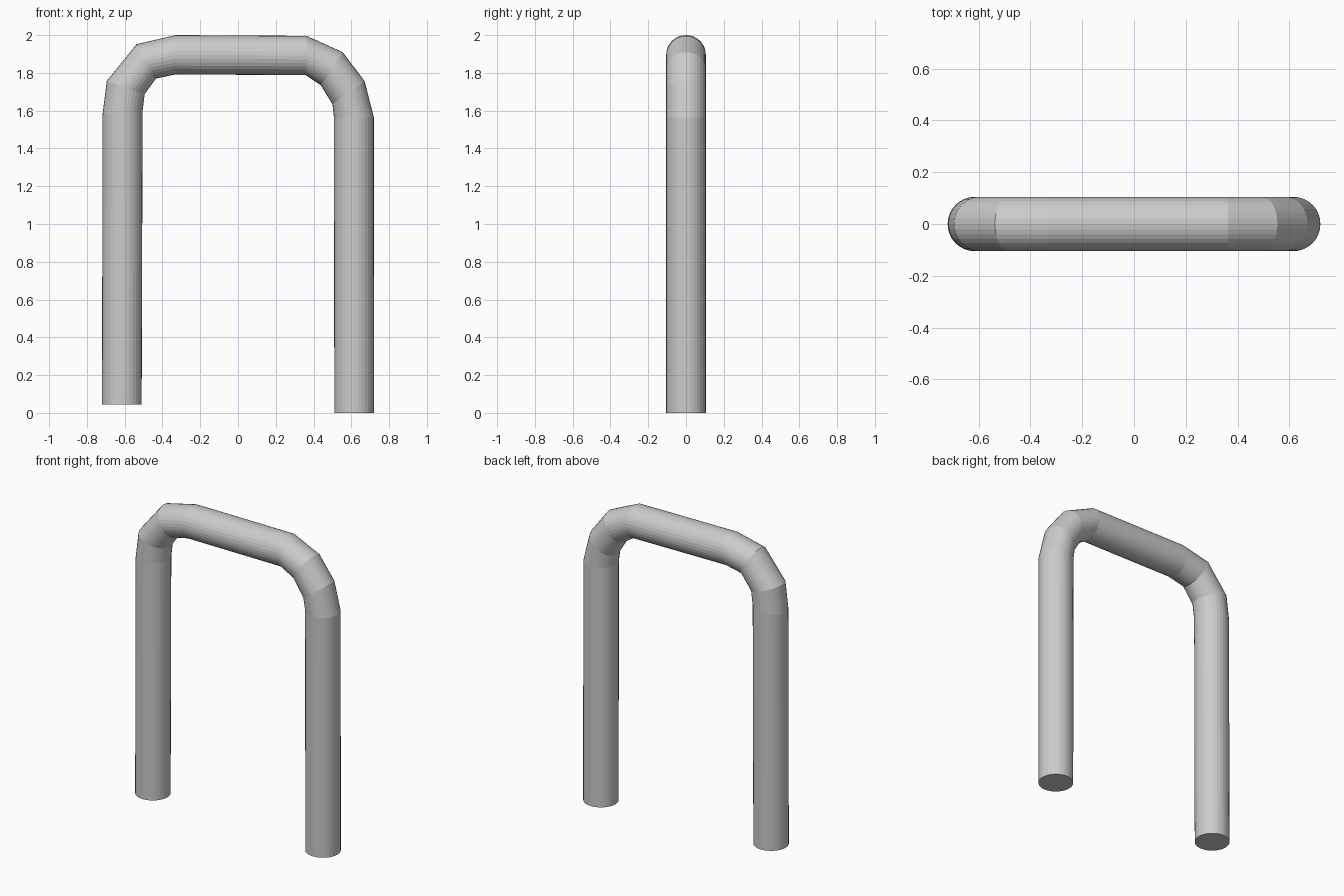
import bpy, bmesh, math
from mathutils import Vector

if "Cube" in bpy.data.objects:
    bpy.data.objects.remove(bpy.data.objects["Cube"])

SIDES = 32
RADIUS = 0.105

# Mitre joints along the bent tube: outer (x, z) and inner (x, z) edge points
joints = [
    ((-0.72, 0.045), (-0.51, 0.045)),
    ((-0.717, 1.58), (-0.505, 1.60)),
    ((-0.695, 1.757), (-0.494, 1.687)),
    ((-0.537, 1.952), (-0.435, 1.77)),
    ((-0.33, 2.0), (-0.33, 1.792)),
    ((0.363, 1.996), (0.358, 1.788)),
    ((0.554, 1.91), (0.438, 1.735)),
    ((0.67, 1.757), (0.50, 1.634)),
    ((0.719, 1.565), (0.508, 1.565)),
    ((0.72, 0.0), (0.51, 0.0)),
]

bm = bmesh.new()


def ring(outer, inner):
    """Elliptical cross-section lying in the mitre plane of a joint."""
    o, i = Vector((outer[0], 0, outer[1])), Vector((inner[0], 0, inner[1]))
    mid, half = (o + i) / 2, (o - i) / 2
    depth = Vector((0, RADIUS, 0))
    angles = [2 * math.pi * k / SIDES for k in range(SIDES)]
    return [bm.verts.new(mid + half * math.cos(a) + depth * math.sin(a)) for a in angles]


# Tube walls between neighbouring joints
rings = [ring(o, i) for o, i in joints]
for a, b in zip(rings, rings[1:]):
    for k in range(SIDES):
        n = (k + 1) % SIDES
        bm.faces.new((a[k], a[n], b[n], b[k]))

# Flat end caps
bm.faces.new(rings[0])
bm.faces.new(rings[-1])
bmesh.ops.recalc_face_normals(bm, faces=bm.faces)

mesh = bpy.data.meshes.new("bent_tube_rack")
bm.to_mesh(mesh)
bm.free()
bpy.context.collection.objects.link(bpy.data.objects.new("bent_tube_rack", mesh))
